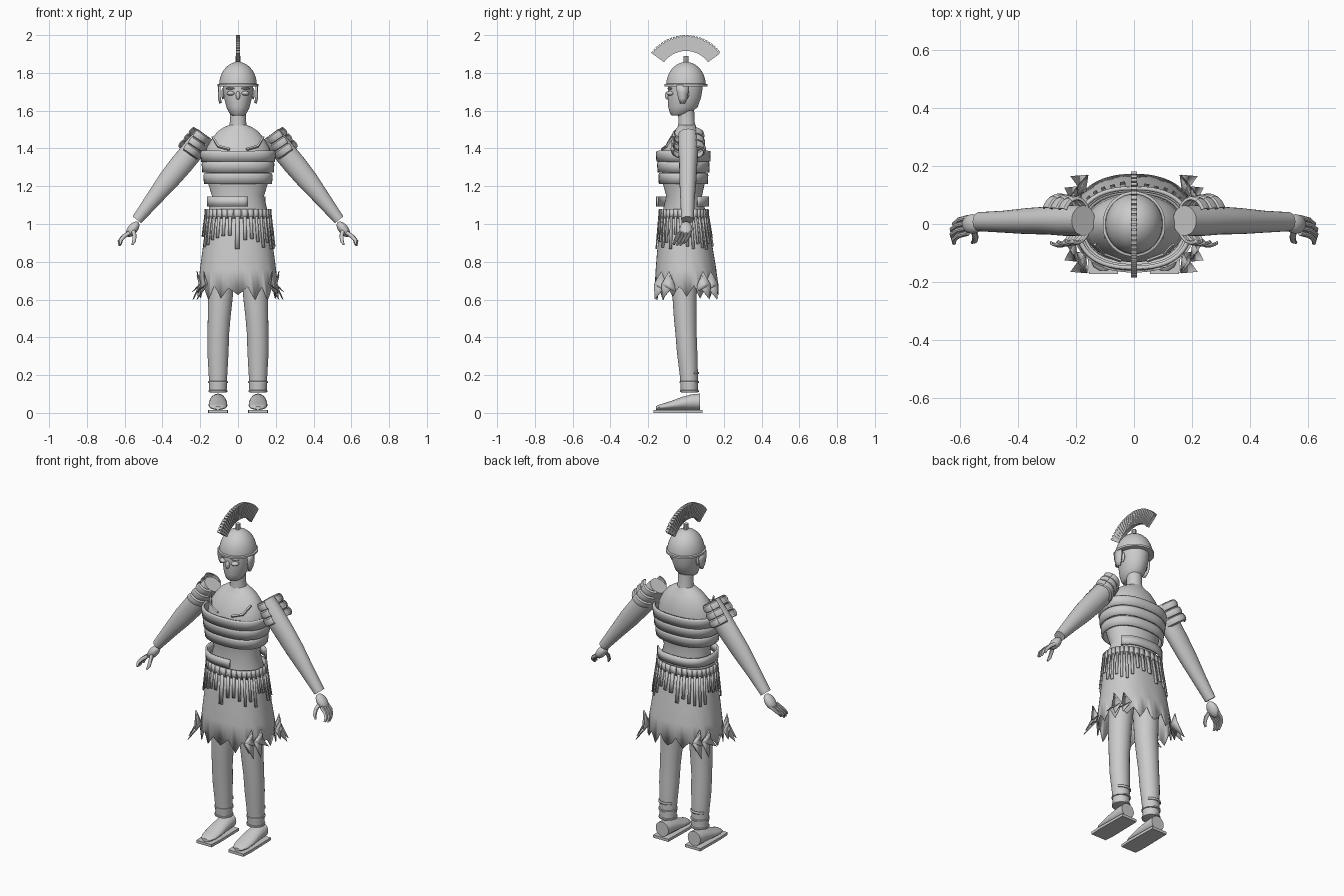
import bpy, bmesh, math, random
from mathutils import Vector, Matrix

if "Cube" in bpy.data.objects:
    bpy.data.objects.remove(bpy.data.objects["Cube"])

random.seed(4)
mat = bpy.data.materials.new("plain_grey")
mat.diffuse_color = (0.6, 0.6, 0.6, 1)
mat.use_nodes = True
mat.node_tree.nodes["Principled BSDF"].inputs["Base Color"].default_value = mat.diffuse_color


def finish(name, bm, thick=0, angle=35, mirror=False):
    bmesh.ops.recalc_face_normals(bm, faces=bm.faces)
    me = bpy.data.meshes.new(name)
    bm.to_mesh(me)
    bm.free()
    me.materials.append(mat)
    ob = bpy.data.objects.new(name, me)
    bpy.context.collection.objects.link(ob)
    if thick:
        m = ob.modifiers.new("thickness", 'SOLIDIFY')
        m.thickness, m.offset = thick, 0
    if mirror:
        ob.modifiers.new("mirror", 'MIRROR').use_mirror_merge = False
    bpy.ops.object.select_all(action='DESELECT')
    ob.select_set(True)
    bpy.context.view_layer.objects.active = ob
    bpy.ops.object.shade_smooth_by_angle(angle=math.radians(angle))
    return ob


def add_grid(bm, rows, closed=True, caps=False):
    vs = [[bm.verts.new(p) for p in r] for r in rows]
    n = len(rows[0])
    for a, b in zip(vs, vs[1:]):
        for i in range(n if closed else n - 1):
            j = (i + 1) % n
            bm.faces.new((a[i], a[j], b[j], b[i]))
    if caps:
        bm.faces.new(vs[0])
        bm.faces.new(vs[-1])


def oval(z, rx, ry, cy=0, cx=0, a0=0, a1=360, n=40, p=1.0):
    """Horizontal (super)ellipse arc; angle -90 is the front."""
    closed = a1 - a0 == 360
    pts = []
    for i in range(n if closed else n + 1):
        t = math.radians(a0 + (a1 - a0) * i / n)
        c, s = math.cos(t), math.sin(t)
        pts.append(Vector((cx + rx * math.copysign(abs(c) ** p, c),
                           cy + ry * math.copysign(abs(s) ** p, s), z)))
    return pts


def stack(name, prof, n=40, p=1.0, caps=True, **kw):
    """Upright body from rows of (z, rx, ry, cy, cx)."""
    bm = bmesh.new()
    add_grid(bm, [oval(*r, n=n, p=p) for r in prof], caps=caps)
    return finish(name, bm, **kw)


def tube(bm, pts, radii, n=16, side=Vector((0, 1, 0)), a0=0, a1=360):
    """Sweep along pts; radii are (across, along side axis)."""
    rows = []
    for i, q in enumerate(pts):
        d = (pts[min(i + 1, len(pts) - 1)] - pts[max(i - 1, 0)]).normalized()
        u = side.cross(d).normalized()
        w = d.cross(u)
        rows.append([q + o.x * u + o.y * w for o in oval(0, *radii[i], a0=a0, a1=a1, n=n)])
    add_grid(bm, rows, a1 - a0 == 360, a1 - a0 == 360)


def ball(bm, loc, size, rot=Matrix()):
    bmesh.ops.create_uvsphere(bm, u_segments=20, v_segments=12, radius=1,
                              matrix=Matrix.Translation(loc) @ rot @ Matrix.Diagonal((*size, 1)))


V = Vector
# Head and neck
stack("head", [(1.575, .03, .035, -.04), (1.585, .045, .055, -.03), (1.62, .062, .078, -.016),
               (1.67, .074, .088, -.008), (1.72, .08, .092, -.004), (1.76, .078, .09, 0),
               (1.80, .06, .07, 0)])
stack("neck", [(1.50, .05, .05, .005), (1.54, .043, .043, .003), (1.61, .043, .043, 0)], n=24)

# Face: eyes, brows, ears, nose and mouth
bm = bmesh.new()
ball(bm, (.038, -.082, 1.692), (.022, .022, .012))
ball(bm, (.038, -.085, 1.718), (.026, .014, .006))
ball(bm, (.08, .0, 1.69), (.008, .016, .03))
finish("eyes_and_ears", bm, mirror=True)
bm = bmesh.new()
ball(bm, (0, -.098, 1.68), (.012, .014, .022))
ball(bm, (0, -.082, 1.637), (.024, .012, .006))
finish("nose_and_mouth", bm)

# Helmet dome, brim, cheek guards and crest holder
dome = [(1.735 + .123 * math.sin(t), .1 * math.cos(t), .105 * math.cos(t))
        for t in [math.radians(k) for k in (0, 12, 25, 38, 50, 62, 73, 82, 88)]]
stack("helmet", dome)
stack("helmet_brim", [(1.727, .1, .105), (1.729, .108, .113), (1.74, .108, .113), (1.743, .1, .105)])
bm = bmesh.new()
add_grid(bm, [[V((x, y0, z)), V((x + .005, (y0 + y1) / 2, z)), V((x, y1, z))] for x, y0, y1, z in
              ((.097, -.05, .012, 1.735), (.097, -.048, .012, 1.70), (.096, -.04, .006, 1.665),
               (.09, -.03, -.008, 1.64))], closed=False)
finish("cheek_guard", bm, thick=.01, mirror=True)
stack("crest_holder", [(1.85, .012, .014), (1.89, .012, .014)], n=8)

# Crest: a notched fan of bristle blocks
bm = bmesh.new()
N = 24
for k in range(N):
    for f0, f1, ro, w in ((0, .7, .228, .011), (.7, 1, .22, .008)):
        t0, t1 = [math.radians(-54 + 108 * (k + f) / N) for f in (f0, f1)]
        rows = [[V((x, r * math.sin(t), 1.772 + r * math.cos(t)))
                 for r, t in ((.144, t0), (ro, t0), (ro, t1), (.144, t1))] for x in (-w, w)]
        add_grid(bm, rows, caps=True)
finish("crest", bm)

# Torso
stack("torso", [(1.525, .045, .045, .005), (1.512, .075, .05, .005), (1.49, .108, .068, .003),
                (1.45, .14, .09, 0), (1.40, .168, .11, -.008), (1.33, .175, .12, -.012),
                (1.22, .16, .112, -.012), (1.15, .138, .095, -.01), (1.06, .158, .115, -.01),
                (.98, .16, .12, -.008)])

# Collar straps on the chest
bm = bmesh.new()
tube(bm, [V((.135, -.07, 1.462)), V((.105, -.105, 1.412)), V((.045, -.128, 1.395))],
     [(.006, .008)] * 3, n=4, side=V((0, 0, 1)))
finish("collar_strap", bm, mirror=True)

# Chest bands
for i, (z, rx, ry) in enumerate(((1.33, .194, .139), (1.272, .187, .133), (1.212, .178, .126))):
    stack(f"chest_band_{i + 1}", [(z + .056, rx - .006, ry - .003, -.014), (z + .045, rx, ry, -.014),
                                 (z, rx - .004, ry - .002, -.014)], p=.85, n=48, caps=False, thick=.012)

# Broken waist band, open on one side
bm = bmesh.new()
add_grid(bm, [oval(z, .16, .136, -.018, a0=-330, a1=-76, n=32, p=.8) for z in (1.145, 1.093)], closed=False)
finish("waist_band", bm, thick=.01)

# Belt of plates with hanging strips
bm, bs = bmesh.new(), bmesh.new()
M = 34
for k in range(M):
    a = 360 * k / M
    add_grid(bm, [oval(z, rx, ry, -.012, a0=a, a1=a + 9.2, n=2, p=.9)
                  for z, rx, ry in ((1.08, .172, .128), (1.03, .176, .132))], closed=False)
    e = random.uniform(.86, .95)
    add_grid(bs, [oval(z, .176 + g, .132 + g, -.012 + g * .3, a0=a + 2, a1=a + 7, n=1, p=.9)
                  for z, g in ((1.04, 0), (e, (1.04 - e) * .1 + .003))], closed=False)
finish("belt_plates", bm, thick=.008)
finish("belt_strips", bs, thick=.007)
stack("belt_lining", [(1.078, .168, .124, -.012), (1.03, .17, .126, -.012)], p=.9, caps=False, thick=.004)

# Skirt with a torn hem
bm = bmesh.new()
rows = [oval(z, rx, ry, cy, n=64, p=.88) for z, rx, ry, cy in
        ((1.04, .166, .123, -.012), (.95, .175, .133, -.008), (.85, .187, .147, -.004),
         (.76, .199, .158, 0), (.66, .212, .168, .003))]
tips = [random.uniform(.595, .63) for _ in range(16)]
for i, q in enumerate(rows[-1]):
    f = abs((i % 4) - 2) / 2
    q.z = tips[((i + 2) // 4) % 16] * f + random.uniform(.66, .69) * (1 - f)
add_grid(bm, rows)
finish("skirt", bm, thick=.005)

# Loose rags that flare out at the skirt corners
bm = bmesh.new()
for s in (1, -1):
    for x, dx in ((.205, 0), (.17, .02)):
        y = s * (.09 + 2 * dx)
        for tip, top in ((V((.238 - dx, y + s * .035, .6)), .73), (V((.242 - dx, y - s * .035, .64)), .75)):
            f = [V((x, y - s * .03, .68)), V((x + .012, y, top)), V((x - .01, y + s * .04, .68)), tip]
            bm.faces.new([bm.verts.new(q) for q in f])
finish("skirt_rag", bm, thick=.005, mirror=True)

# Legs and ankle rings
stack("leg", [(.98, .07, .075, 0, .085), (.8, .072, .072, -.003, .086), (.62, .066, .064, -.008, .093),
              (.5, .06, .06, -.004, .1), (.42, .057, .056, 0, .104), (.32, .056, .054, .006, .106),
              (.2, .049, .048, .015, .106), (.11, .046, .045, .018, .106)], n=28, mirror=True)
for nm, z, r in (("lower_ankle_ring", .115, .051), ("upper_ankle_ring", .163, .052)):
    stack(nm, [(z - .006, r - .006, r - .006, .018, .106), (z - .004, r, r, .018, .106),
               (z + .004, r, r, .018, .106), (z + .006, r - .006, r - .006, .018, .106)],
          n=28, mirror=True)
bm = bmesh.new()
add_grid(bm, [oval(z, .053, .053, .013, .106, 35, 145, 10) for z in (.205, .217)], closed=False)
finish("calf_strap", bm, thick=.006, mirror=True)

# Feet: round heel flattening into the toe, on a flat sole
bm = bmesh.new()
rows = []
for y, rx, zt in ((.075, .042, .102), (.03, .046, .098), (-.02, .048, .085), (-.07, .05, .066),
                  (-.12, .046, .05), (-.148, .034, .042), (-.16, .015, .034)):
    c, h = (zt + .016) / 2, (zt - .016) / 2
    rows.append([V((.106 + q.x, y, c + q.y)) for q in oval(0, rx, h, n=24)])
add_grid(bm, rows, caps=True)
finish("foot", bm, mirror=True)
bm = bmesh.new()
side = ((-.05, .088), (.05, .088), (.054, -.1), (.05, -.172), (-.05, -.172), (-.054, -.1))
add_grid(bm, [[V((.106 + x, y, z)) for x, y in side] for z in (0, .016)], caps=True)
finish("sole", bm, mirror=True)

# Arms
bm = bmesh.new()
tube(bm, [V((.175, .012, 1.475)), V((.23, .012, 1.40)), V((.30, .012, 1.315)), V((.37, .01, 1.23)),
          V((.45, .008, 1.13)), V((.535, .008, 1.022))],
     [(.05, .052), (.06, .054), (.06, .048), (.055, .045), (.042, .038), (.029, .033)], n=24)
finish("arm", bm, mirror=True)

# Shoulder guard: three bulging half-shell lames
bm = bmesh.new()
p0, p1 = V((.195, .012, 1.485)), V((.268, .012, 1.378))
for k in range(3):
    c = [p0.lerp(p1, (k + f) / 3) for f in (0, .15, .5, .85, 1)]
    g = .004 * k
    tube(bm, c, [(.052 + b + g, .072 + b + g) for b in (0, .008, .011, .008, 0)], n=24, a0=-115, a1=115)
    tube(bm, c, [(.052 + b + g, .072 + b + g) for b in (0, .008, .011, .008, 0)], n=8, a0=115, a1=150)
finish("shoulder_guard", bm, thick=.006, mirror=True)

# Hands: palm, four curled fingers and a thumb
bm = bmesh.new()
ball(bm, (.558, .0, .972), (.026, .034, .048), Matrix.Rotation(math.radians(-38), 4, 'Y'))
for k in range(4):
    y = .022 - .018 * k
    L = (.85, 1, 1, .9)[k]
    base = V((.575, y, .955))
    tube(bm, [base, base + V((.035 * L, -.008, -.025 * L)), base + V((.053 * L, -.022, -.048 * L)),
              base + V((.052 * L, -.036, -.07 * L))],
         [(.011, .009), (.011, .009), (.01, .009), (.006, .005)], n=10)
tube(bm, [V((.555, -.02, .965)), V((.548, -.045, .94)), V((.55, -.058, .91)), V((.56, -.064, .89))],
     [(.012, .011), (.011, .01), (.01, .009), (.005, .005)], n=10)
finish("hand", bm, mirror=True)
